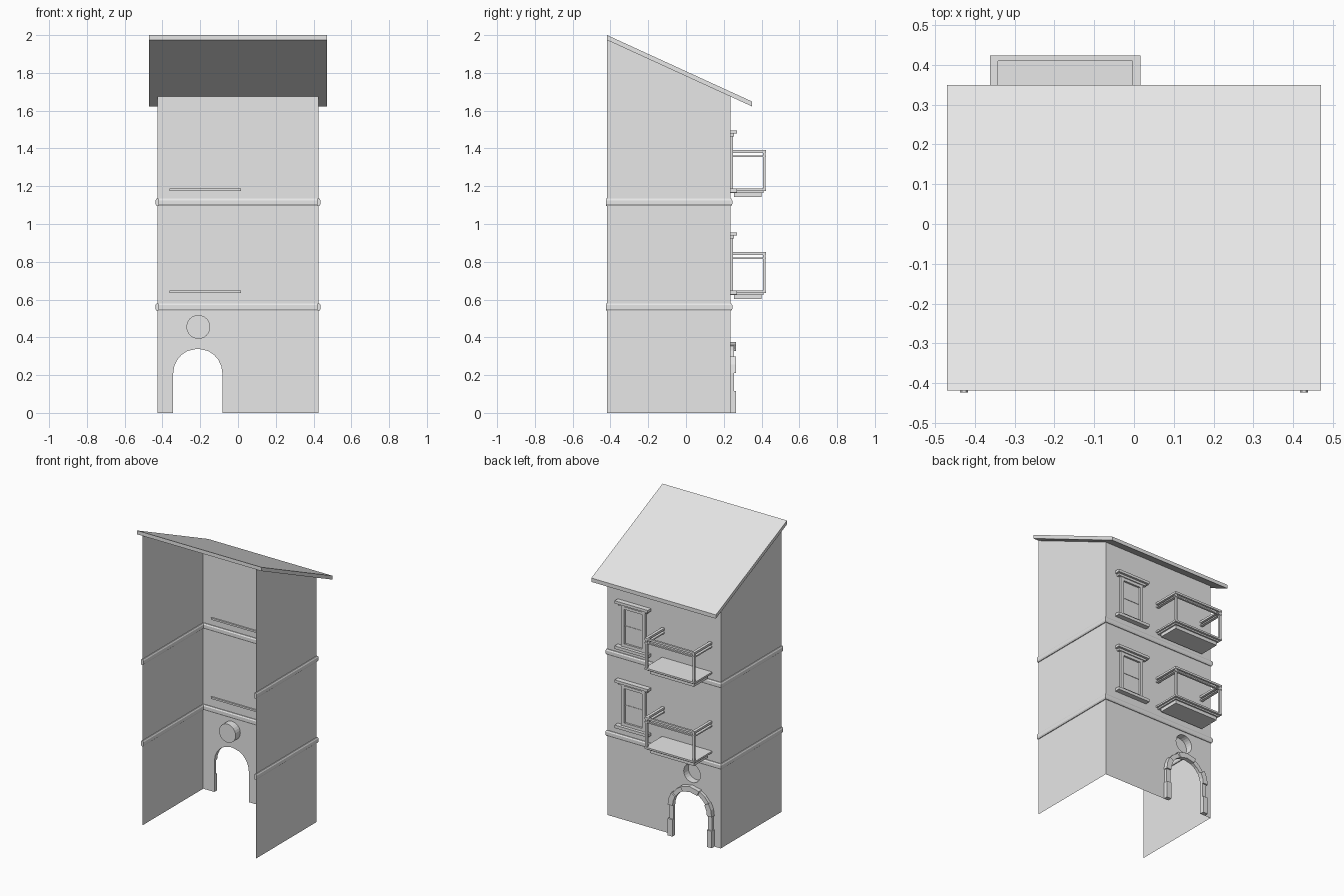
import bpy, bmesh, math
from mathutils import Vector

cube = bpy.data.objects.get("Cube")
if cube:
    bpy.data.objects.remove(cube, do_unlink=True)

grey = bpy.data.materials.new("plaster_grey")
grey.use_nodes = True
grey.diffuse_color = (0.8, 0.8, 0.8, 1)
grey.node_tree.nodes["Principled BSDF"].inputs["Base Color"].default_value = (0.8, 0.8, 0.8, 1)

WALL_X, FRONT_Y, FACADE_Y = 0.427, -0.418, 0.235
STOREY = 0.54


def finish(name, bm):
    bmesh.ops.recalc_face_normals(bm, faces=bm.faces)
    mesh = bpy.data.meshes.new(name)
    bm.to_mesh(mesh)
    bm.free()
    mesh.materials.append(grey)
    obj = bpy.data.objects.new(name, mesh)
    bpy.context.collection.objects.link(obj)
    return obj


def prism(name, points, start, end):
    """Extrude a closed outline of 3D points by the vector end - start."""
    bm = bmesh.new()
    low = [bm.verts.new(Vector(p) + Vector(start)) for p in points]
    high = [bm.verts.new(Vector(p) + Vector(end)) for p in points]
    bm.faces.new(low)
    bm.faces.new(high)
    n = len(points)
    for i in range(n):
        j = (i + 1) % n
        bm.faces.new((low[i], low[j], high[j], high[i]))
    return finish(name, bm)


def box(name, x0, x1, y0, y1, z0, z1):
    outline = [(x0, y0, z0), (x1, y0, z0), (x1, y1, z0), (x0, y1, z0)]
    return prism(name, outline, (0, 0, 0), (0, 0, z1 - z0))


def roof_under(y):
    return 1.974 - 0.458 * (y - FRONT_Y)


# Roof slab
BACK_Y = 0.349
prism("roof", [(0, FRONT_Y, roof_under(FRONT_Y)), (0, BACK_Y, roof_under(BACK_Y)),
               (0, BACK_Y, roof_under(BACK_Y) + 0.026), (0, FRONT_Y, 2.0)],
      (-0.47, 0, 0), (0.47, 0, 0))

# Side walls, thin sheets open at the front
for side, name in ((-1, "right_wall"), (1, "left_wall")):
    bm = bmesh.new()
    x = side * WALL_X
    pts = [(x, FRONT_Y, 0), (x, FACADE_Y, 0),
           (x, FACADE_Y, roof_under(FACADE_Y)), (x, FRONT_Y, roof_under(FRONT_Y))]
    bm.faces.new([bm.verts.new(p) for p in pts][::side])
    finish(name, bm)

# Facade with arched doorway and round niche
DOOR_X, DOOR_R, SPRING = -0.213, 0.13, 0.21


def arch(angle, radius):
    return (DOOR_X + radius * math.cos(angle), 0, SPRING + radius * math.sin(angle))


bm = bmesh.new()
top = roof_under(FACADE_Y)
outline = [(-WALL_X, 0, 0), (DOOR_X - DOOR_R, 0, 0)]
outline += [arch(math.pi * (1 - i / 11), DOOR_R) for i in range(12)]
outline += [(DOOR_X + DOOR_R, 0, 0), (WALL_X, 0, 0), (WALL_X, 0, top), (-WALL_X, 0, top)]
ring = [(-0.21 + 0.063 * math.cos(a), 0, 0.455 + 0.063 * math.sin(a))
        for a in (math.tau * i / 24 for i in range(24))]
edges = []
for loop in (outline, ring):
    verts = [bm.verts.new((p[0], FACADE_Y, p[2])) for p in loop]
    edges += [bm.edges.new((v, verts[i - 1])) for i, v in enumerate(verts)]
bmesh.ops.triangle_fill(bm, edges=edges, use_beauty=True, normal=(0, 1, 0))
bmesh.ops.dissolve_limit(bm, angle_limit=0.01, verts=bm.verts, edges=bm.edges)
inner = [bm.verts.new((p[0], FACADE_Y - 0.05, p[2])) for p in ring]
for i in range(len(ring)):
    bm.faces.new((verts[i - 1], verts[i], inner[i], inner[i - 1]))
bm.faces.new(inner)
finish("facade", bm)


# String courses wrapping both faces of the walls
def string_course(name, z):
    profile = [(0.010, -0.010), (0.010, 0.010), (0.005, 0.019),
               (-0.005, 0.019), (-0.010, 0.010), (-0.010, -0.010),
               (-0.005, -0.019), (0.005, -0.019)]
    bm = bmesh.new()
    rows = []
    for x, y, corner in ((-1, FRONT_Y - 0.006, 0), (-1, FACADE_Y, 1),
                         (1, FACADE_Y, 1), (1, FRONT_Y - 0.006, 0)):
        rows.append([bm.verts.new((x * (WALL_X + d), y + d * corner, z + h))
                     for d, h in profile])
    n = len(profile)
    for a, b in zip(rows, rows[1:]):
        for i in range(n):
            bm.faces.new((a[i - 1], a[i], b[i], b[i - 1]))
    bm.faces.new(rows[0])
    bm.faces.new(rows[-1])
    finish(name, bm)


string_course("lower_string_course", 0.56)
string_course("upper_string_course", 1.115)

# Door surround: alternating proud and shallow stones
PROUD, SHALLOW = 0.265, 0.255
for side in (-1, 1):
    for z0, z1, depth, extra in ((0, 0.115, PROUD, 0.006), (0.115, SPRING, SHALLOW, 0)):
        a, b = sorted((DOOR_X + side * DOOR_R, DOOR_X + side * (DOOR_R + 0.03 + extra)))
        box("door_jamb_stone", a, b, FACADE_Y, depth, z0, z1)
bounds = [0, 32, 65, 115, 148, 180]
for k, (a0, a1) in enumerate(zip(bounds, bounds[1:])):
    proud = k % 2 == 0
    angles = [math.radians(a0 + (a1 - a0) * i / 2) for i in range(3)]
    outer = DOOR_R + (0.036 if proud else 0.03)
    stone = [arch(a, DOOR_R) for a in angles] + [arch(a, outer) for a in reversed(angles)]
    prism("door_arch_stone", stone, (0, FACADE_Y, 0), (0, PROUD if proud else SHALLOW, 0))


# Framed window with lintel and sill
def window(z):
    x0, x1 = 0.135, 0.315
    box("window_lintel", 0.10, 0.35, FACADE_Y, 0.27, z + 0.295, z + 0.313)
    box("window_lintel_moulding", 0.115, 0.335, FACADE_Y, 0.255, z + 0.28, z + 0.295)
    box("window_sill", 0.10, 0.35, FACADE_Y, 0.27, z - 0.015, z + 0.005)
    for x in (x0, x1 - 0.022):
        box("window_jamb", x, x + 0.022, FACADE_Y, 0.25, z + 0.005, z + 0.28)
    box("window_top_rail", x0, x1, FACADE_Y, 0.248, z + 0.26, z + 0.28)
    box("window_bottom_rail", x0, x1, FACADE_Y, 0.248, z + 0.005, z + 0.025)
    box("window_middle_rail", x0, x1, FACADE_Y, 0.238, z + 0.14, z + 0.145)


# Balcony with stepped slab and open railing
def balcony(z):
    x0, x1, y1 = -0.362, 0.016, 0.424
    bar = 0.014
    box("balcony_floor", x0, x1, 0.225, y1, z - 0.012, z)
    box("balcony_step", x0 + 0.012, x1 - 0.012, FACADE_Y, y1 - 0.015, z - 0.022, z - 0.012)
    box("balcony_base", x0 + 0.022, x1 - 0.022, 0.255, y1 - 0.025, z - 0.045, z - 0.022)
    for height, thick in ((0.19, 0.014), (0.167, 0.009)):
        r0, r1 = z + height, z + height + thick
        box("balcony_front_rail", x0, x1, y1 - bar, y1, r0, r1)
        for x in (x0, x1 - 0.02):
            box("balcony_side_rail", x, x + 0.02, FACADE_Y, y1 - bar, r0, r1)
    for x in (x0 + 0.003, x1 - bar - 0.003):
        box("balcony_post", x, x + bar, y1 - bar - 0.002, y1 - 0.002, z, z + 0.19)


for level in range(2):
    floor_z = 0.647 + level * STOREY
    window(floor_z - 0.004)
    balcony(floor_z)
